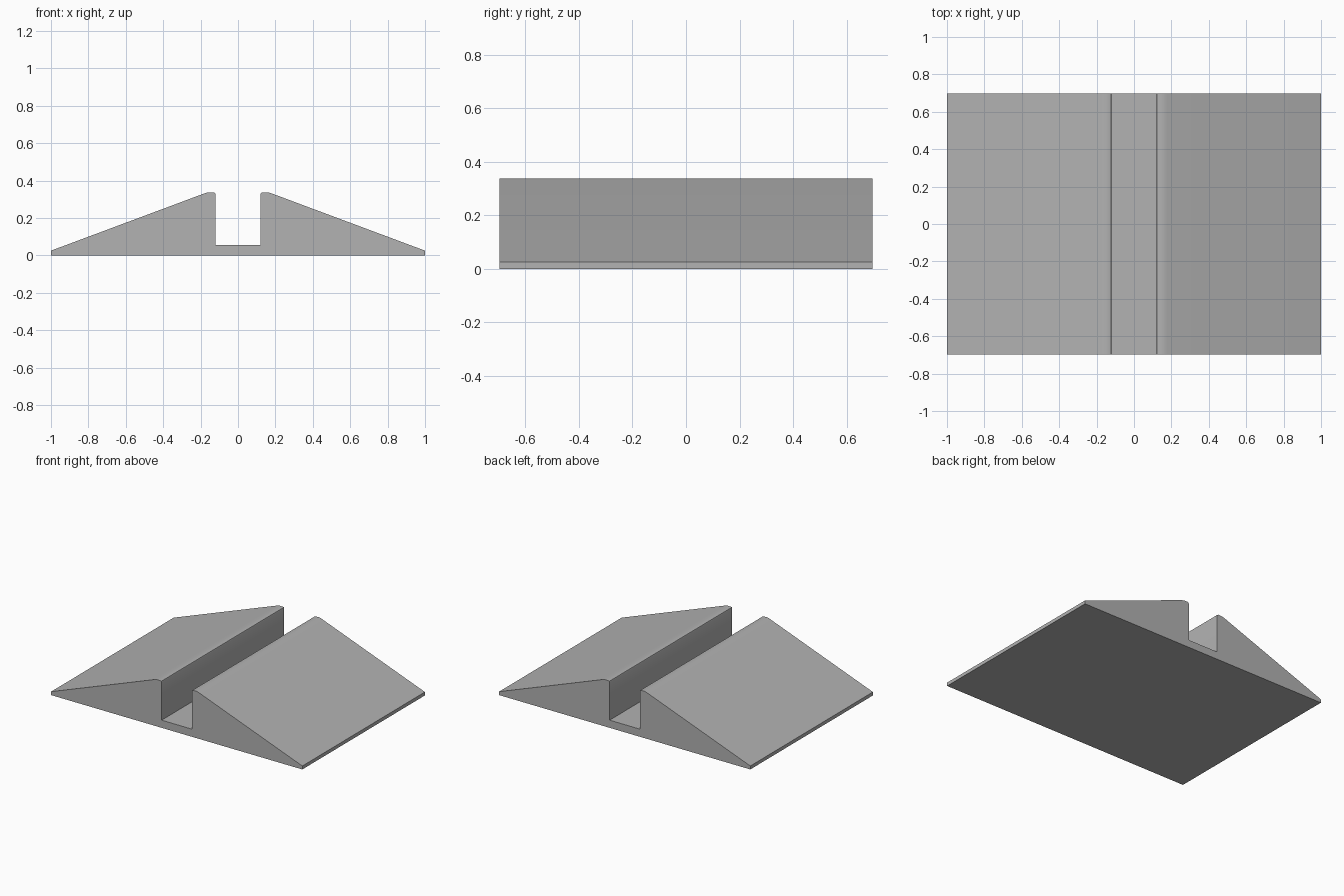
import bpy
import bmesh

cube = bpy.data.objects.get("Cube")
if cube:
    bpy.data.objects.remove(cube, do_unlink=True)

HALF_DEPTH = 0.697

# Plain grey material
grey = bpy.data.materials.new("mid_grey")
grey.use_nodes = True
colour = (0.445, 0.445, 0.445, 1)
grey.diffuse_color = colour
grey.node_tree.nodes["Principled BSDF"].inputs["Base Color"].default_value = colour

# Half profile from groove floor over the rounded ridge to the outer lip
half = [(0.12, 0.055), (0.12, 0.327), (0.123, 0.334), (0.13, 0.337),
        (0.155, 0.337), (0.167, 0.335), (0.18, 0.331),
        (1.0, 0.025), (1.0, 0)]
profile = half + [(-x, z) for x, z in reversed(half)]

# Extrude the mirrored profile along the depth
bm = bmesh.new()
face = bm.faces.new([bm.verts.new((x, -HALF_DEPTH, z)) for x, z in profile])
result = bmesh.ops.extrude_face_region(bm, geom=[face], use_keep_orig=True)
moved = [v for v in result["geom"] if isinstance(v, bmesh.types.BMVert)]
bmesh.ops.translate(bm, verts=moved, vec=(0, 2 * HALF_DEPTH, 0))
bmesh.ops.recalc_face_normals(bm, faces=bm.faces)
mesh = bpy.data.meshes.new("grooved_wedge_block")
bm.to_mesh(mesh)
bm.free()

block = bpy.data.objects.new("grooved_wedge_block", mesh)
bpy.context.collection.objects.link(block)
mesh.materials.append(grey)

# Smooth the small ridge rounds, keep the main edges sharp
bpy.ops.object.select_all(action="DESELECT")
block.select_set(True)
bpy.context.view_layer.objects.active = block
bpy.ops.object.shade_smooth_by_angle()
